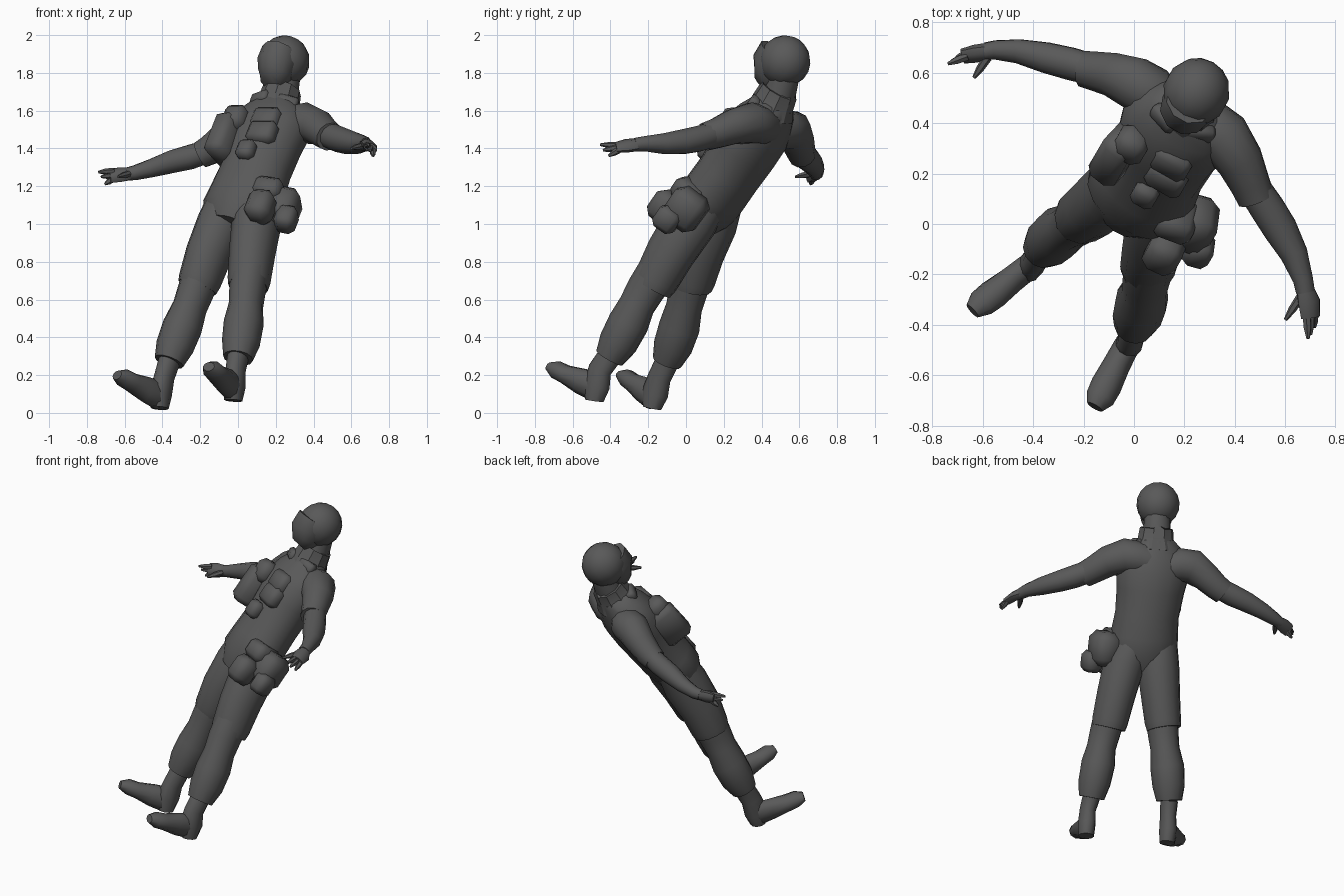
import bpy, bmesh, math
from mathutils import Vector, Matrix

# Body frame of the leaning figure: left, forward, up
U = Vector((0.31, 0.53, 0.79)).normalized()
L = Vector((0.87, -0.48, 0.0))
L = (L - U * L.dot(U)).normalized()
F = L.cross(U).normalized()
if F.y > 0:
    F = -F

cloth = bpy.data.materials.new("dark_grey")
cloth.diffuse_color = (0.1, 0.1, 0.1, 1)


def finish(name, bm, angle=50):
    bmesh.ops.recalc_face_normals(bm, faces=bm.faces)
    me = bpy.data.meshes.new(name)
    bm.to_mesh(me)
    bm.free()
    ob = bpy.data.objects.new(name, me)
    bpy.context.collection.objects.link(ob)
    me.materials.append(cloth)
    bpy.ops.object.select_all(action='DESELECT')
    ob.select_set(True)
    bpy.context.view_layer.objects.active = ob
    bpy.ops.object.shade_smooth_by_angle(angle=math.radians(angle))
    return ob


def tube(name, sections, ref, sides=12, angle=50):
    """Loft of ellipses; section = x, y, z, half width, half depth (along ref)."""
    bm = bmesh.new()
    pts = [Vector(s[:3]) for s in sections]
    rings = []
    for i, s in enumerate(sections):
        t = (pts[min(i + 1, len(pts) - 1)] - pts[max(i - 1, 0)]).normalized()
        d = (ref - t * ref.dot(t)).normalized()
        w = t.cross(d)
        rings.append([bm.verts.new(pts[i] + w * s[3] * math.cos(a) + d * s[4] * math.sin(a))
                      for a in (2 * math.pi * k / sides for k in range(sides))])
    for a, b in zip(rings, rings[1:]):
        for k in range(sides):
            n = (k + 1) % sides
            bm.faces.new((a[k], a[n], b[n], b[k]))
    bm.faces.new(rings[0])
    bm.faces.new(rings[-1])
    return finish(name, bm, angle)


def frame(center, size, tilt=0.0):
    rot = Matrix((L, -F, U)).transposed().to_4x4()
    return (Matrix.Translation(center) @ rot @ Matrix.Rotation(tilt, 4, 'Z')
            @ Matrix.Diagonal((*size, 1)))


def pouch(name, center, size, tilt=0.0):
    bm = bmesh.new()
    bmesh.ops.create_cube(bm, size=1, matrix=frame(center, size, tilt))
    bmesh.ops.bevel(bm, geom=bm.edges[:], offset=min(size) * 0.25, segments=1, affect='EDGES')
    finish(name, bm, 60)


def ball(name, center, radii):
    bm = bmesh.new()
    bmesh.ops.create_uvsphere(bm, u_segments=14, v_segments=9, radius=1,
                              matrix=frame(center, radii))
    finish(name, bm, 60)


# Torso and neck
tube("torso", [(-.04, .04, .985, .12, .10), (.005, .09, 1.07, .215, .155),
               (.05, .155, 1.165, .21, .165), (.09, .23, 1.27, .198, .165),
               (.13, .31, 1.39, .21, .172), (.165, .375, 1.49, .23, .17),
               (.19, .42, 1.555, .21, .145), (.208, .455, 1.605, .16, .12),
               (.225, .48, 1.645, .105, .10)], F, 16)
tube("neck", [(.20, .44, 1.57, .09, .09), (.235, .50, 1.70, .085, .085),
              (.25, .52, 1.78, .08, .08)], F)
tube("collar", [(.20, .44, 1.58, .15, .13), (.217, .465, 1.65, .112, .115),
                (.235, .495, 1.71, .103, .105), (.235, .495, 1.705, .085, .085)], F, 10, 30)

# Head: helmet with the face sloping back from the brow to the chin
ball("helmet", (.247, .523, 1.862), (.132, .138, .137))
tube("face", [(.225, .49, 1.90, .10, .115), (.205, .455, 1.85, .105, .11),
              (.195, .445, 1.79, .093, .095), (.172, .41, 1.75, .06, .06)], F, 10, 60)

# Legs: baggy thigh ending in a loose hem, then bloused lower leg
tube("left_thigh", [(.10, .13, 1.17, .11, .12), (.10, .03, 1.02, .13, .145),
                    (.075, -.08, .85, .12, .135), (.058, -.16, .70, .112, .122),
                    (.053, -.18, .665, .105, .112)], F)
tube("right_thigh", [(-.03, .19, 1.15, .12, .12), (-.085, .13, 1.0, .13, .145),
                     (-.155, .07, .84, .12, .135), (-.202, .035, .70, .112, .122),
                     (-.215, .028, .665, .105, .112)], F)
tube("left_lower_leg", [(.065, -.15, .75, .10, .11), (.05, -.215, .65, .095, .105),
                        (.042, -.26, .57, .09, .098), (.03, -.305, .475, .105, .11),
                        (.015, -.36, .37, .10, .105), (.0, -.405, .29, .08, .08)], F)
tube("right_lower_leg", [(-.19, .04, .74, .10, .11), (-.225, .01, .64, .095, .105),
                         (-.255, -.01, .56, .09, .098), (-.295, -.035, .455, .105, .11),
                         (-.335, -.07, .35, .10, .105), (-.365, -.10, .27, .08, .08)], F)

# Boots: shaft, heel to upturned toe
tube("left_boot_shaft", [(.0, -.405, .30, .055, .065), (-.012, -.455, .23, .05, .065),
                         (-.02, -.475, .14, .055, .075), (-.025, -.485, .065, .048, .05)], F, 10)
tube("left_boot_foot", [(-.005, -.435, .135, .04, .05), (-.03, -.485, .14, .052, .08),
                        (-.07, -.56, .17, .055, .07), (-.11, -.64, .205, .062, .05),
                        (-.135, -.69, .23, .058, .048), (-.155, -.725, .245, .035, .025)], U, 10)
tube("right_boot_shaft", [(-.365, -.10, .27, .055, .065), (-.39, -.14, .19, .05, .065),
                          (-.41, -.165, .10, .055, .075), (-.415, -.18, .025, .048, .05)], F, 10)
tube("right_boot_foot", [(-.385, -.135, .09, .04, .05), (-.425, -.175, .095, .052, .08),
                         (-.49, -.225, .125, .055, .07), (-.56, -.28, .16, .062, .05),
                         (-.605, -.315, .185, .058, .048), (-.64, -.345, .20, .035, .025)], U, 10)

# Arms: short sleeve over a thinner forearm
tube("left_sleeve", [(.20, .44, 1.49, .08, .09), (.28, .40, 1.52, .11, .105),
                     (.355, .345, 1.535, .11, .11), (.42, .25, 1.515, .095, .095),
                     (.46, .16, 1.48, .08, .083), (.485, .10, 1.462, .073, .078)], U)
tube("left_forearm", [(.47, .15, 1.475, .065, .07), (.53, .06, 1.45, .07, .07),
                      (.58, -.02, 1.435, .07, .065), (.635, -.12, 1.425, .055, .055),
                      (.67, -.22, 1.425, .04, .04), (.68, -.27, 1.42, .038, .035)], U)
tube("right_sleeve", [(.14, .46, 1.48, .08, .09), (.07, .52, 1.50, .11, .105),
                      (.0, .56, 1.495, .105, .108), (-.08, .59, 1.44, .09, .09),
                      (-.15, .605, 1.39, .08, .08), (-.20, .615, 1.365, .072, .075)], U)
tube("right_forearm", [(-.16, .61, 1.385, .062, .065), (-.25, .635, 1.355, .065, .068),
                       (-.35, .66, 1.33, .062, .062), (-.46, .685, 1.295, .048, .05),
                       (-.55, .69, 1.27, .038, .04), (-.59, .685, 1.265, .035, .034)], U)

# Hands: palm, fingers and thumb
tube("left_palm", [(.675, -.25, 1.42, .035, .034), (.695, -.31, 1.415, .05, .03),
                   (.70, -.37, 1.405, .042, .024)], U, 8)
tube("right_palm", [(-.57, .687, 1.265, .034, .034), (-.63, .675, 1.26, .032, .045),
                    (-.68, .665, 1.255, .024, .042)], U, 8)
digits = [("left_finger_1", (.685, -.36, 1.415), (.69, -.455, 1.42)),
          ("left_finger_2", (.70, -.36, 1.405), (.70, -.44, 1.39)),
          ("left_finger_3", (.715, -.35, 1.395), (.715, -.41, 1.36)),
          ("left_thumb", (.66, -.29, 1.415), (.60, -.38, 1.40)),
          ("right_finger_1", (-.66, .665, 1.28), (-.738, .635, 1.275)),
          ("right_finger_2", (-.66, .665, 1.26), (-.725, .645, 1.25)),
          ("right_finger_3", (-.66, .67, 1.24), (-.705, .66, 1.21)),
          ("right_thumb", (-.58, .66, 1.265), (-.635, .58, 1.25))]
for name, a, b in digits:
    mid = Vector(a).lerp(Vector(b), 0.55)
    tube(name, [(*a, .018, .018), (*mid, .016, .016), (*b, .007, .007)], U, 6)

# Hip bags
pouch("hip_bag_front", (.12, -.11, 1.09), (.14, .15, .17), 0.1)
pouch("hip_bag_side", (.235, .0, 1.08), (.17, .20, .21), 0.3)
pouch("hip_bag_small", (.255, -.10, 1.025), (.11, .13, .13), 0.3)
pouch("hip_bag_flap", (.165, .02, 1.165), (.16, .18, .12), 0.2)

# Chest gear
pouch("side_pouch", (-.065, .28, 1.45), (.13, .19, .26), -0.2)
pouch("upper_right_pouch", (-.01, .315, 1.555), (.13, .13, .14))
pouch("upper_left_pouch", (.15, .25, 1.55), (.16, .10, .13))
pouch("middle_pouch", (.13, .185, 1.48), (.16, .10, .13))
pouch("lower_pouch", (.045, .12, 1.39), (.10, .09, .11))

# Collar flaps
pouch("left_collar_flap", (.26, .365, 1.645), (.12, .06, .07), 0.4)
pouch("right_collar_flap", (.12, .42, 1.665), (.12, .06, .07), -0.4)
